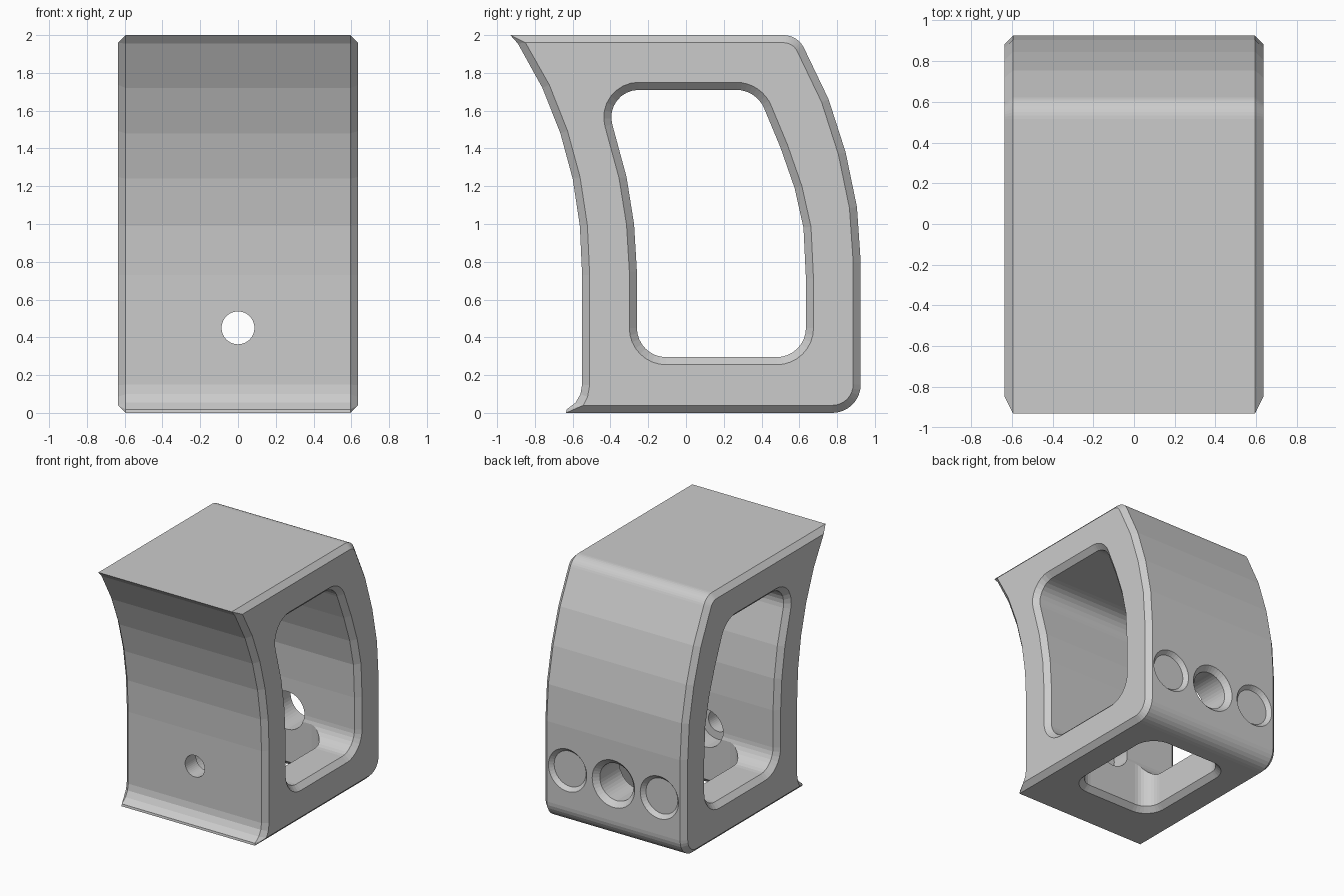
import bpy, bmesh
from math import sin, cos, pi, tan
from mathutils import Vector

if "Cube" in bpy.data.objects:
    bpy.data.objects.remove(bpy.data.objects["Cube"])


def rounded(corners, seg=8):
    """Closed 2D outline; corners are (u, v) or (u, v, fillet radius)."""
    out, n = [], len(corners)
    for i, c in enumerate(corners):
        p = Vector(c[:2])
        if len(c) == 2:
            out.append(p)
            continue
        a = (Vector(corners[i - 1][:2]) - p).normalized()
        b = (Vector(corners[(i + 1) % n][:2]) - p).normalized()
        half = a.angle(b) / 2
        center = p + (a + b).normalized() * c[2] / sin(half)
        start = p + a * c[2] / tan(half) - center
        end = p + b * c[2] / tan(half) - center
        total = pi - 2 * half
        for k in range(seg + 1):
            t = k / seg
            out.append(center + (start * sin((1 - t) * total) + end * sin(t * total)) / sin(total))
    return out


def offset(pts, d):
    """Mitred offset of a counter-clockwise outline, positive is outward."""
    out, n = [], len(pts)
    for i, p in enumerate(pts):
        e1 = (p - pts[i - 1]).normalized()
        e2 = (pts[(i + 1) % n] - p).normalized()
        n1, n2 = Vector((e1.y, -e1.x)), Vector((e2.y, -e2.x))
        out.append(p + (n1 + n2) * d / (1 + n1.dot(n2)))
    return out


def loft(name, loops):
    """Skin a list of equal-length 3D loops and cap both ends."""
    bm = bmesh.new()
    rings = [[bm.verts.new(p) for p in loop] for loop in loops]
    n = len(rings[0])
    for r, s in zip(rings, rings[1:]):
        for i in range(n):
            j = (i + 1) % n
            bm.faces.new((r[i], r[j], s[j], s[i]))
    bm.faces.new(rings[0])
    bm.faces.new(rings[-1])
    bmesh.ops.remove_doubles(bm, verts=bm.verts, dist=1e-5)
    bmesh.ops.recalc_face_normals(bm, faces=bm.faces)
    me = bpy.data.meshes.new(name)
    bm.to_mesh(me)
    bm.free()
    ob = bpy.data.objects.new(name, me)
    bpy.context.collection.objects.link(ob)
    return ob


def at_x(x, pts):
    return [(x, p.x, p.y) for p in pts]


def at_z(z, pts):
    return [(p.x, p.y, z) for p in pts]


def lathe_y(name, x, z, profile, seg=40):
    """Round cutter along y from (y, radius) pairs."""
    return loft(name, [[(x + r * cos(2 * pi * k / seg), y, z + r * sin(2 * pi * k / seg))
                        for k in range(seg)] for y, r in profile])


# body: curved side profile (y, z) with chamfered side edges
CH = 0.04
profile = rounded([
    (-.635, 0), (.925, 0, .15), (.925, .80), (.905, 1.09), (.845, 1.38), (.755, 1.66),
    (.592, 2, .12), (-.93, 2), (-.89, 1.955), (-.76, 1.72), (-.665, 1.48), (-.60, 1.24),
    (-.562, .99), (-.55, .73), (-.55, .15), (-.559, .099), (-.585, .054), (-.632, .018)])
inset = offset(profile, -CH)
for i, p in enumerate(profile):
    if p.x < -.57 and p.y < .06:      # lower front lip
        inset[i] = Vector((-.544, CH))
    elif p.x < -.88:                  # upper front lip
        inset[i] = Vector((-.85, 2 - CH))
body = loft("body", [at_x(-.635, inset), at_x(-.595, profile),
                     at_x(.595, profile), at_x(.635, inset)])

# side window running through the whole width
window = rounded([
    (-.26, .295, .155), (.635, .295, .155), (.635, .71), (.622, .98), (.575, 1.19),
    (.50, 1.405), (.373, 1.71, .16), (-.44, 1.71, .145), (-.315, 1.25), (-.275, 1.0), (-.26, .75)])
wide = offset(window, CH + .02)
cutters = [loft("window_cutter", [at_x(-.655, wide), at_x(-.595, window),
                                  at_x(.595, window), at_x(.655, wide)])]

# bottom opening into the window cavity
hx, y0, y1, r = .35, -.25, .625, .13
opening = rounded([(-hx, y0, r), (hx, y0, r), (hx, y1, r), (-hx, y1, r)])
cutters.append(loft("bottom_cutter", [at_z(-.02, offset(opening, CH + .02)),
                                      at_z(.04, opening), at_z(.5, opening)]))

# stepped bolt hole, front to back
cutters.append(lathe_y("bolt_cutter", 0, .45, [
    (.945, .21), (.885, .15), (-.41, .15), (-.41, .087), (-.8, .087)]))

# shallow round recesses either side of the bolt hole
for s in (-1, 1):
    cutters.append(lathe_y("recess_cutter", s * .41, .45, [(.935, .18), (.893, .142)]))

# apply all cuts
bpy.context.view_layer.objects.active = body
for c in cutters:
    c.hide_render = True
    m = body.modifiers.new(c.name, 'BOOLEAN')
    m.operation = 'DIFFERENCE'
    m.solver = 'EXACT'
    m.object = c
    bpy.ops.object.modifier_apply(modifier=m.name)
for c in cutters:
    bpy.data.objects.remove(c)
